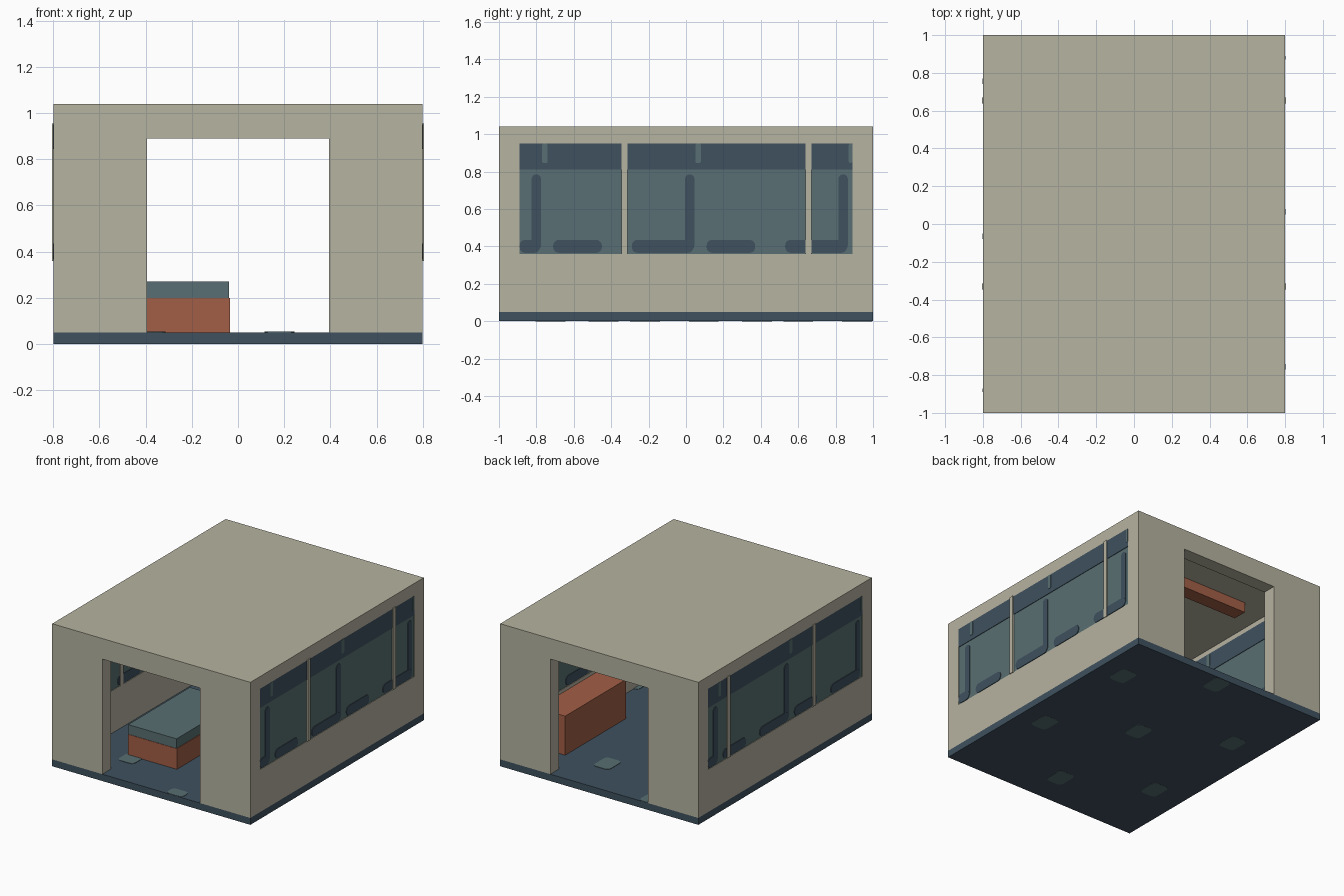
import bpy
import bmesh
from math import cos, sin, pi
from mathutils import Vector

if "Cube" in bpy.data.objects:
    bpy.data.objects.remove(bpy.data.objects["Cube"], do_unlink=True)


def material(name, rgb):
    lin = [((c / 255 + 0.055) / 1.055) ** 2.4 for c in rgb] + [1]
    m = bpy.data.materials.new(name)
    m.use_nodes = True
    m.diffuse_color = lin
    m.node_tree.nodes["Principled BSDF"].inputs["Base Color"].default_value = lin
    return m


STONE = material("warm grey wall", (182, 179, 160))
DARK = material("dark slate blue", (63, 81, 95))
LIGHT = material("grey teal", (89, 111, 114))
RUST = material("rust red", (162, 95, 71))


def finish(name, bm, mat):
    bmesh.ops.recalc_face_normals(bm, faces=bm.faces)
    mesh = bpy.data.meshes.new(name)
    bm.to_mesh(mesh)
    bm.free()
    mesh.materials.append(mat)
    ob = bpy.data.objects.new(name, mesh)
    bpy.context.collection.objects.link(ob)
    return ob


def box(name, xs, ys, zs, mat):
    bm = bmesh.new()
    bmesh.ops.create_cube(bm, size=1)
    for v in bm.verts:
        v.co = [(a + b) / 2 + c * (b - a) for (a, b), c in zip((xs, ys, zs), v.co)]
    return finish(name, bm, mat)


def plate(name, origin, u, v, us, vs, radius, mat):
    """Thin rounded plate in the plane of u and v, centred on that plane."""
    u, v, origin = Vector(u), Vector(v), Vector(origin)
    normal = u.cross(v) * 0.006
    corners = [(us[1], vs[1], -1, -1), (us[0], vs[1], 1, -1),
               (us[0], vs[0], 1, 1), (us[1], vs[0], -1, 1)]
    bm = bmesh.new()
    ring = []
    for i, (a, b, sa, sb) in enumerate(corners):
        for k in range(4):
            t = (i + k / 3) * pi / 2
            p = (origin + u * (a + radius * (sa + cos(t)))
                 + v * (b + radius * (sb + sin(t))) - normal / 2)
            ring.append(bm.verts.new(p))
    face = bm.faces.new(ring)
    out = bmesh.ops.extrude_face_region(bm, geom=[face])
    bmesh.ops.translate(bm, vec=normal,
                        verts=[g for g in out["geom"] if isinstance(g, bmesh.types.BMVert)])
    bmesh.ops.remove_doubles(bm, verts=bm.verts, dist=0.0001)
    return finish(name, bm, mat)


# Room shell: hollowed box with end doorways and side windows
FLOOR, SILL, HEAD, WIN = 0.05, 0.36, 0.95, 0.89
shell = box("room_shell", (-0.8, 0.8), (-1, 1), (FLOOR, 1.04), STONE)
cutters = [
    box("room_cutter", (-0.71, 0.71), (-0.9, 0.9), (-0.1, 0.985), STONE),
    box("door_cutter", (-0.395, 0.395), (-1.2, 1.2), (-0.1, 0.89), STONE),
    box("window_cutter", (-1, 1), (-WIN, WIN), (SILL, HEAD), STONE),
]
bpy.context.view_layer.objects.active = shell
for c in cutters:
    c.hide_render = True
    mod = shell.modifiers.new(c.name, "BOOLEAN")
    mod.operation, mod.solver, mod.object = "DIFFERENCE", "EXACT", c
    bpy.ops.object.modifier_apply(modifier=mod.name)
    bpy.data.objects.remove(c, do_unlink=True)

# Floor slab
box("floor_slab", (-0.8, 0.8), (-1, 1), (0, FLOOR), DARK)

# Staggered floor patches, above and below
STEP = 0.82
for side, z, cols in (("top", FLOOR, ((0.74, 0.33), (0.18, 0.65), (-0.38, 0.96))),
                      ("underside", 0.002, ((0.6, 0.6), (0.04, 0.915), (-0.55, 1.2)))):
    for x, y in cols:
        for k in range(3):
            yc = y - k * STEP
            us = (max(x - 0.065, -0.799), min(x + 0.065, 0.799))
            vs = (max(yc - 0.08, -0.999), min(yc + 0.08, 0.999))
            if vs[1] - vs[0] > 0.04:
                plate("floor_patch_" + side, (0, 0, z), (1, 0, 0), (0, 1, 0),
                      us, vs, min(0.03, (vs[1] - vs[0]) / 3, (us[1] - us[0]) / 3), LIGHT)

# Side windows with painted bands, strokes and mullions
for s, side in ((1, "left"), (-1, "right")):
    lo, hi = sorted((s * 0.714, s * 0.796))
    box("window_pane_" + side, (lo, hi), (-WIN, WIN), (SILL, HEAD), LIGHT)
    for x in (0.797, 0.713):
        def paint(name, ys, zs, radius, mat, lift=0.0):
            a, b = max(ys[0], -WIN), min(ys[1], WIN)
            if b - a > 0.01:
                r = min(radius, (b - a) / 2.01)
                off = lift if x > 0.75 else -lift
                plate(name + "_" + side, (s * (x + off), 0, 0), (0, s, 0), (0, 0, 1),
                      (a, b), zs, r, mat)

        paint("window_band", (-WIN, WIN), (0.81, HEAD), 0.001, DARK)
        for k in (-1, 0, 1):
            y = 0.02 + k * STEP
            paint("window_stroke", (y - 0.025, y + 0.025), (0.38, 0.785), 0.024, DARK)
            paint("window_foot", (y - 0.31, y + 0.02), (SILL + 0.005, 0.435), 0.03, DARK, 0.0005)
            paint("window_dash", (y + 0.09, y + 0.35), (SILL + 0.005, 0.435), 0.03, DARK)
            paint("window_glint", (y + 0.03, y + 0.06), (0.845, HEAD), 0.01, LIGHT, 0.002)
    lo, hi = sorted((s * 0.705, s * 0.806))
    for y in (-0.33, 0.655):
        box("window_mullion_" + side, (lo, hi), (y - 0.016, y + 0.016), (SILL, HEAD + 0.005), STONE)

# Bed: rust base with teal mattress
box("bed_base", (-0.43, -0.035), (-0.655, 0.06), (FLOOR, 0.2), RUST)
box("bed_mattress", (-0.43, -0.04), (-0.652, 0.06), (0.2, 0.27), LIGHT)

# Low cabinet along the left wall
box("wall_cabinet", (0.485, 0.712), (0, 0.7), (FLOOR, 0.335), RUST)

# Beam under the ceiling
box("ceiling_beam", (-0.49, 0.49), (0.475, 0.58), (0.91, 0.987), RUST)
